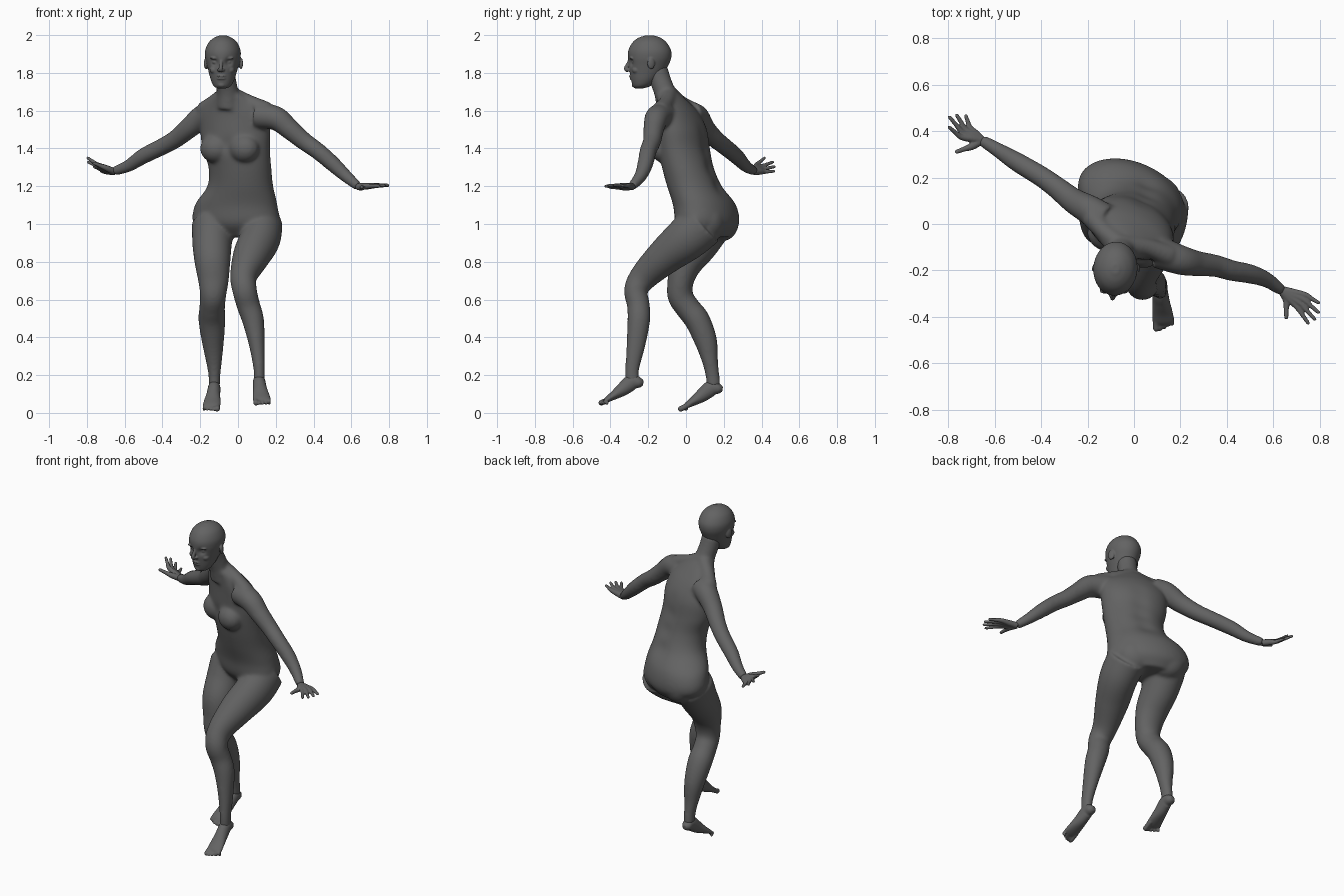
import bpy, bmesh, math
from mathutils import Vector, Matrix

skin = bpy.data.materials.new("dark_grey")
skin.diffuse_color = (0.125, 0.125, 0.125, 1)
UP = Vector((0, 0, 1))


def spline(rows, steps):
    """Smoothly interpolate rows of (x, y, z, width, depth)."""
    pts = [Vector(r if len(r) == 5 else (*r, r[3])) for r in rows]
    pts = [2 * pts[0] - pts[1]] + pts + [2 * pts[-1] - pts[-2]]
    out = []
    for i in range(1, len(pts) - 2):
        a, b, c, d = pts[i - 1:i + 3]
        for k in range(steps):
            t = k / steps
            out.append(0.5 * (2 * b + (c - a) * t + (2 * a - 5 * b + 4 * c - d) * t * t
                              + (3 * b - a - 3 * c + d) * t ** 3))
    return out + [pts[-2]]


def loft(bm, rows, side=(1, 0, 0), level=False, steps=6, n=32):
    """Skin elliptical rings along a path; level keeps every ring horizontal."""
    path, rings = spline(rows, steps), []
    for i, p in enumerate(path):
        c = Vector(p[:3])
        t = UP if level else (Vector(path[min(i + 1, len(path) - 1)][:3])
                              - Vector(path[max(i - 1, 0)][:3])).normalized()
        u = Vector(side)
        u = (u - t * u.dot(t)).normalized()
        v = t.cross(u)
        w, d = max(p[3], 0.003), max(p[4], 0.003)
        rings.append([bm.verts.new(c + u * w * math.cos(a) + v * d * math.sin(a))
                      for a in (2 * math.pi * k / n for k in range(n))])
    for r, q in zip(rings, rings[1:]):
        for k in range(n):
            bm.faces.new((r[k], r[(k + 1) % n], q[(k + 1) % n], q[k]))
    bm.faces.new(rings[0][::-1])
    bm.faces.new(rings[-1])
    return [v for r in rings for v in r]


def blob(bm, pos, size, yaw=0):
    m = Matrix.Translation(pos) @ Matrix.Rotation(math.radians(yaw), 4, 'Z') @ Matrix.Diagonal((*size, 1))
    bmesh.ops.create_uvsphere(bm, u_segments=24, v_segments=16, radius=1, matrix=m)


def dent(verts, pos, radius, push):
    for v in verts:
        f = math.exp(-((v.co - Vector(pos)).length / radius) ** 2)
        v.co += Vector(push) * f


def finish(bm, name, voxel, smooth):
    """Fuse the overlapping pieces into one smooth skin."""
    bmesh.ops.recalc_face_normals(bm, faces=bm.faces)
    me = bpy.data.meshes.new(name)
    bm.to_mesh(me)
    bm.free()
    me.materials.append(skin)
    me.polygons.foreach_set("use_smooth", [True] * len(me.polygons))
    ob = bpy.data.objects.new(name, me)
    bpy.context.collection.objects.link(ob)
    r = ob.modifiers.new("fuse", 'REMESH')
    r.mode, r.voxel_size, r.use_smooth_shade = 'VOXEL', voxel, True
    s = ob.modifiers.new("soften", 'SMOOTH')
    s.factor, s.iterations = 0.5, smooth


# ---- body: torso, neck, arms and legs
bm = bmesh.new()
torso = loft(bm, [(-.01, .125, .93, .14, .10), (-.01, .115, 1.0, .235, .15), (-.01, .098, 1.1, .228, .153),
                  (.012, .045, 1.2, .180, .138), (.01, .01, 1.3, .172, .130), (-.01, -.01, 1.4, .187, .125),
                  (-.015, -.02, 1.5, .195, .115), (-.025, -.04, 1.58, .185, .095),
                  (-.04, -.065, 1.64, .135, .074), (-.05, -.095, 1.69, .075, .058)],
             side=(.92, -.39, 0), level=True, n=48)
for x, y, z in ((.05, .13, 1.5), (.05, .13, 1.4), (.06, .14, 1.3), (.06, .18, 1.2)):
    dent(torso, (x, y, z), .05, (-.005, -.013, 0))          # spine groove
dent(torso, (-.06, -.13, 1.42), .04, (.004, .01, 0))       # breastbone
loft(bm, [(-.05, -.09, 1.62, .065), (-.055, -.113, 1.70, .057), (-.066, -.135, 1.76, .056), (-.075, -.155, 1.82, .058)])
for k in (-1, 1):                                           # breasts and buttocks
    blob(bm, (-.044 + k * .077, -.082 - k * .036, 1.4), (.082, .070, .076), -25)
    blob(bm, (.006 + k * .092, .162 - k * .034, 1.015), (.105, .082, .105), -20)
# shoulder slopes
loft(bm, [(-.05, -.09, 1.69, .045), (.05, -.1, 1.648, .040), (.15, -.135, 1.60, .048)], side=UP)
loft(bm, [(-.06, -.09, 1.69, .045), (-.13, -.03, 1.642, .040), (-.18, .03, 1.60, .048)], side=UP)
# arms
loft(bm, [(.10, -.12, 1.575, .070), (.20, -.155, 1.56, .064), (.27, -.17, 1.505, .055), (.35, -.18, 1.438, .048),
          (.42, -.20, 1.388, .045), (.50, -.215, 1.32, .042), (.57, -.24, 1.255, .034), (.635, -.285, 1.20, .025)], side=UP)
loft(bm, [(-.13, .02, 1.58, .070), (-.19, .06, 1.565, .064), (-.26, .10, 1.507, .055), (-.33, .155, 1.45, .048),
          (-.40, .205, 1.41, .045), (-.50, .265, 1.36, .042), (-.58, .315, 1.308, .033), (-.655, .36, 1.28, .025)], side=UP)
# forward leg, then rear leg
loft(bm, [(.125, .09, 1.0, .112, .125), (.115, .0, .92, .108, .118), (.07, -.11, .83, .098, .098),
          (.03, -.22, .725, .072, .076), (.035, -.265, .65, .065, .063), (.055, -.252, .57, .062, .060),
          (.08, -.25, .49, .058, .060), (.10, -.265, .36, .042, .050), (.112, -.285, .23, .030, .037),
          (.113, -.283, .165, .030, .038)])
loft(bm, [(-.13, .12, 1.0, .115, .125), (-.137, .065, .9, .105, .110), (-.135, .0, .8, .095, .093),
          (-.13, -.028, .7, .081, .070), (-.132, -.03, .62, .069, .068), (-.137, .01, .555, .068, .066),
          (-.138, .06, .49, .071, .067), (-.133, .105, .38, .059, .060), (-.127, .128, .27, .042, .042),
          (-.125, .14, .2, .032, .037), (-.125, .147, .14, .030, .037)])
finish(bm, "body", 0.008, 16)

# ---- head with face and ears
bm = bmesh.new()
skull = loft(bm, [(-.086, -.25, 1.717, .020, .020), (-.084, -.235, 1.73, .045, .046), (-.082, -.22, 1.76, .061, .070),
                  (-.081, -.206, 1.80, .073, .091), (-.08, -.198, 1.84, .083, .105), (-.08, -.193, 1.88, .093, .115),
                  (-.08, -.192, 1.92, .093, .113), (-.08, -.193, 1.96, .076, .091), (-.08, -.193, 1.985, .048, .060),
                  (-.08, -.193, 1.999, .016, .020)],
             side=(.995, -.09, 0), level=True, n=64, steps=8)
for k in (-1, 1):
    dent(skull, (-.088 + k * .036, -.29, 1.857), .020, (0, .020, 0))          # eye sockets
    blob(bm, (-.086 + k * .036, -.274, 1.857), (.015, .012, .011))            # eyes
    blob(bm, (-.085 + k * .036, -.282, 1.878), (.028, .017, .008), -k * 15)   # brows
    blob(bm, (-.084 + k * .042, -.262, 1.815), (.024, .024, .020))            # cheeks
    blob(bm, (-.09 + k * .011, -.303, 1.815), (.009, .011, .008))             # nostrils
    blob(bm, (-.077 + k * .092, -.185, 1.85), (.010, .021, .031), k * 20)     # ears
loft(bm, [(-.088, -.297, 1.872, .008), (-.09, -.306, 1.85, .009), (-.092, -.318, 1.822, .011), (-.091, -.306, 1.808, .009)])
for z, y in ((1.783, -.291), (1.770, -.288)):                                 # lips
    blob(bm, (-.088, y, z), (.024, .011, .006))
blob(bm, (-.087, -.268, 1.737), (.024, .020, .016))                           # chin
finish(bm, "head", 0.004, 4)


# ---- hands: each finger runs from wrist over the knuckle to the tip
def hand(name, wrist, knuckles, tips, thumb):
    bm = bmesh.new()
    w = Vector(wrist)
    for kn, tip in zip(knuckles, tips):
        a, b = Vector(kn), Vector(tip)
        rows = [(w, .019), (w.lerp(a, .5), .017), (a, .0125), (a.lerp(b, .5), .0095), (a.lerp(b, .9), .008), (b, .004)]
        loft(bm, [(*p, r) for p, r in rows], side=UP, n=16)
    a, b = Vector(thumb[0]), Vector(thumb[1])
    loft(bm, [(*p, r) for p, r in ((w, .018), (a, .016), (a.lerp(b, .5), .011), (a.lerp(b, .9), .009), (b, .004))],
         side=UP, n=16)
    finish(bm, name, 0.004, 4)


hand("left_hand", (.635, -.285, 1.197),
     [(.736, -.305, 1.203), (.730, -.326, 1.205), (.718, -.345, 1.204), (.702, -.358, 1.20)],
     [(.800, -.342, 1.203), (.799, -.385, 1.206), (.782, -.415, 1.204), (.753, -.432, 1.20)],
     [(.655, -.325, 1.193), (.655, -.41, 1.195)])
hand("right_hand", (-.655, .36, 1.277),
     [(-.745, .375, 1.315), (-.738, .395, 1.303), (-.725, .408, 1.29), (-.705, .414, 1.277)],
     [(-.800, .42, 1.353), (-.798, .465, 1.33), (-.766, .474, 1.305), (-.726, .472, 1.28)],
     [(-.695, .335, 1.295), (-.77, .308, 1.325)])


# ---- feet: heel, arch, ball and five toes, mirrored and moved for the other side
def foot(name, sx, dx, dy, dz):
    bm = bmesh.new()

    def at(x, y, z, *r):
        return (sx * x + dx, y + dy, z + dz, *r)
    loft(bm, [at(.112, -.226, .158, .014, .014), at(.112, -.245, .160, .029, .027), at(.112, -.285, .162, .033, .042),
              at(.117, -.335, .125, .037, .036), at(.122, -.38, .094, .044, .024), at(.126, -.415, .073, .046, .016),
              at(.127, -.43, .064, .038, .010)])
    for i in range(5):
        x, r = .094 + i * .0175, .0145 if i == 0 else .0105 - i * .0006
        y = -.457 + .0022 * i * i
        loft(bm, [at(x, -.40, .078, r), at(x + .001, -.43, .062, r), at(x + .002, y + .006, .052, r),
                  at(x + .002, y - .004, .047, r * .5)], n=16)
    finish(bm, name, 0.0045, 4)


foot("left_foot", 1, 0, 0, 0)
foot("right_foot", -1, -.014, .42, -.032)
